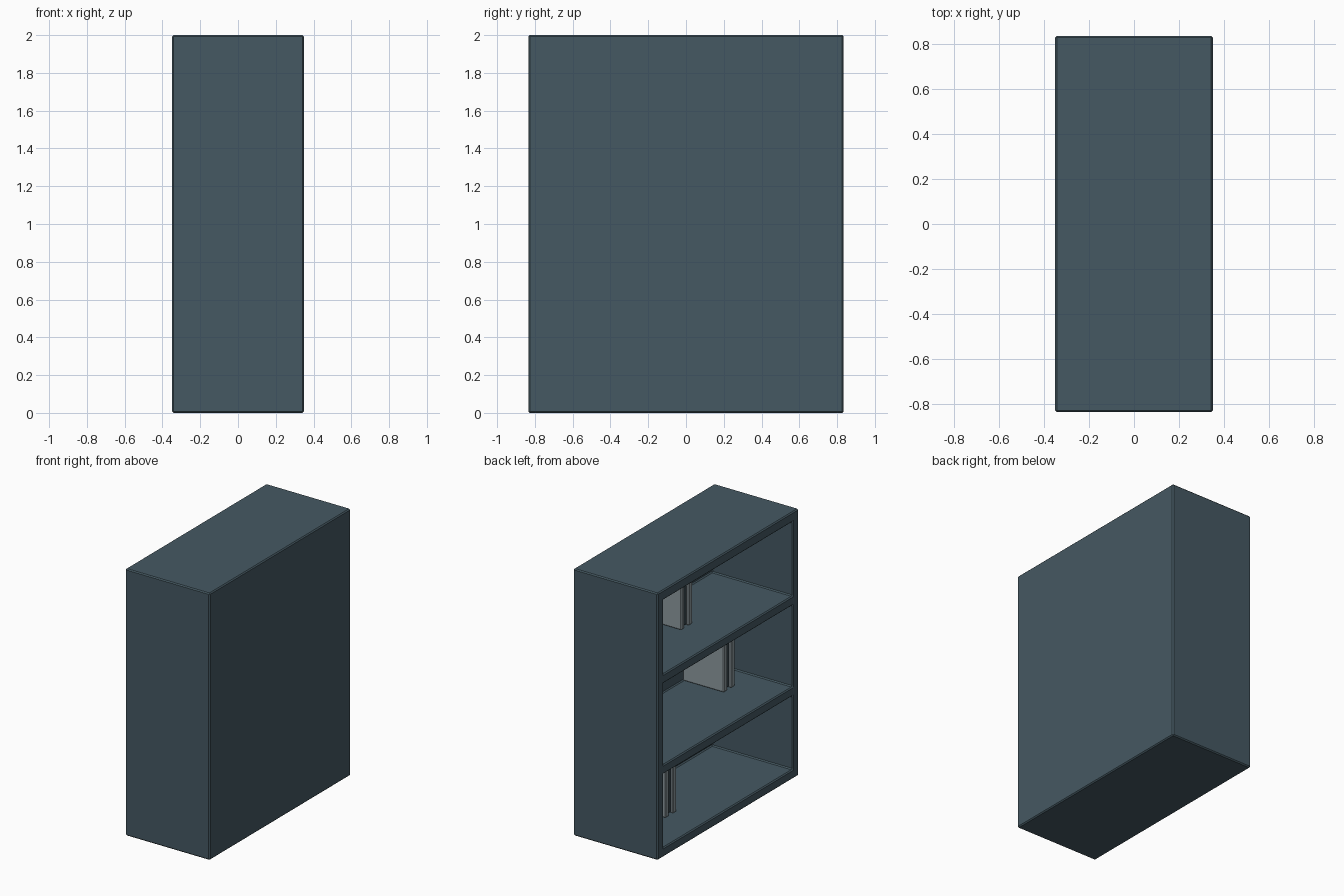
import bpy
import bmesh
from mathutils import Matrix, Vector

if "Cube" in bpy.data.objects:
    bpy.data.objects.remove(bpy.data.objects["Cube"])


def material(name, colour):
    m = bpy.data.materials.new(name)
    m.diffuse_color = (*colour, 1)
    m.use_nodes = True
    m.node_tree.nodes["Principled BSDF"].inputs["Base Color"].default_value = m.diffuse_color
    return m


SLATE = material("slate blue grey", (0.0595, 0.0990, 0.1230))
PALE = material("pale grey", (0.270, 0.325, 0.350))
DARK = material("dark slate", (0.038, 0.060, 0.072))


def box(name, lo, hi, mat, bevel=0.0):
    lo, hi = Vector(lo), Vector(hi)
    bm = bmesh.new()
    bmesh.ops.create_cube(bm, size=1, matrix=Matrix.Translation((lo + hi) / 2)
                          @ Matrix.Diagonal((*(hi - lo), 1)))
    me = bpy.data.meshes.new(name)
    bm.to_mesh(me)
    bm.free()
    me.materials.append(mat)
    ob = bpy.data.objects.new(name, me)
    bpy.context.collection.objects.link(ob)
    if bevel:
        add_bevel(ob, bevel)
    return ob


def add_bevel(ob, width):
    b = ob.modifiers.new("bevel", 'BEVEL')
    b.width = width
    b.segments = 1
    b.limit_method = 'ANGLE'


# Cabinet body, open towards -x, with three compartments
X, Y, WALL, BACK = 0.35, 0.835, 0.07, 0.32
cabinet = box("cabinet_body", (-X, -Y, 0), (X, Y, 2), SLATE)
compartments = [(0.07, 0.62), (0.69, 1.30), (1.37, 1.925)]
bpy.context.view_layer.objects.active = cabinet
for z0, z1 in compartments:
    cutter = box("compartment_cutter", (-X - 0.2, -Y + WALL, z0), (BACK, Y - WALL, z1), SLATE)
    cutter.hide_render = True
    cut = cabinet.modifiers.new("cut", 'BOOLEAN')
    cut.operation = 'DIFFERENCE'
    cut.solver = 'EXACT'
    cut.object = cutter
    bpy.ops.object.modifier_apply(modifier=cut.name)
    bpy.data.objects.remove(cutter)
add_bevel(cabinet, 0.008)

# One binder standing in each compartment: two pale covers around a dark core
binders = [("lower", -0.09, 0.37, 0.07), ("middle", -0.02, -0.42, 0.69), ("upper", -0.045, 0.12, 1.37)]
THICK, COVER, HEIGHT = 0.13, 0.04, 0.45
for level, x, y, z in binders:
    x1 = min(x + 0.34, BACK)
    for side, ya in (("left", y - COVER), ("right", y - THICK)):
        box(f"{level}_binder_{side}_cover", (x, ya, z), (x1, ya + COVER, z + HEIGHT), PALE, 0.006)
    box(f"{level}_binder_core", (x + 0.02, y - THICK + COVER, z + 0.01),
        (x1, y - COVER, z + HEIGHT - 0.02), DARK)
